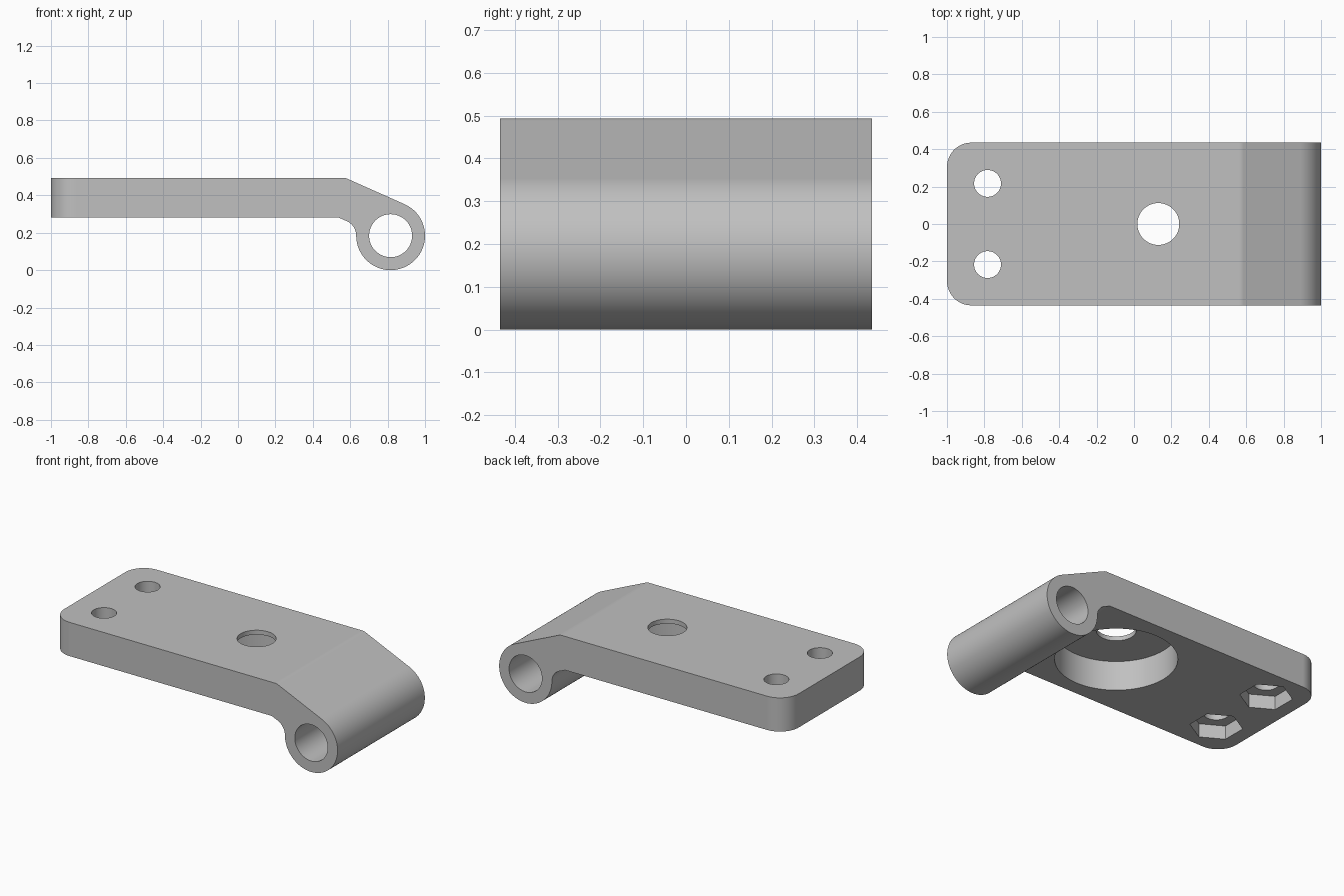
import bpy, bmesh
from math import sin, cos, pi, radians
from mathutils import Matrix

if "Cube" in bpy.data.objects:
    bpy.data.objects.remove(bpy.data.objects["Cube"], do_unlink=True)

TOP, BOTTOM, HALF = 0.493, 0.28, 0.435     # plate heights and half width
KX, KZ, KR = 0.816, 0.184, 0.184           # hinge barrel centre and radius
SLOPE = 66                                 # direction the sloped neck faces, degrees

grey = bpy.data.materials.new("plain grey")
grey.use_nodes = True
grey.diffuse_color = (0.53, 0.53, 0.53, 1)
grey.node_tree.nodes["Principled BSDF"].inputs["Base Color"].default_value = grey.diffuse_color


def arc(cx, cz, r, start, end, steps):
    angles = [radians(start + (end - start) * i / steps) for i in range(steps + 1)]
    return [(cx + r * cos(a), cz + r * sin(a)) for a in angles]


def make_object(name, bm):
    bmesh.ops.recalc_face_normals(bm, faces=bm.faces)
    mesh = bpy.data.meshes.new(name)
    bm.to_mesh(mesh)
    bm.free()
    mesh.materials.append(grey)
    obj = bpy.data.objects.new(name, mesh)
    bpy.context.collection.objects.link(obj)
    return obj


def cut(target, name, loc, radius, depth, sides=48, rot=None):
    """Subtract a cylinder or prism centred at loc."""
    bm = bmesh.new()
    bmesh.ops.create_cone(bm, cap_ends=True, segments=sides, radius1=radius, radius2=radius,
                          depth=depth, matrix=Matrix.Translation(loc) @ (rot or Matrix()))
    cutter = make_object(name, bm)
    cutter.hide_render = True
    mod = target.modifiers.new(name, "BOOLEAN")
    mod.operation, mod.solver, mod.object = "DIFFERENCE", "EXACT", cutter
    bpy.context.view_layer.objects.active = target
    bpy.ops.object.modifier_apply(modifier=name)
    bpy.data.objects.remove(cutter, do_unlink=True)


# Side profile: plate, softened bend, sloped neck, barrel, inner fillet
bend = 0.06
fillet = 0.085
fx = KX - KR - fillet
under = arc(fx, KZ, fillet, 0, SLOPE, 10)
ux, uz = under[-1]
drop = cos(radians(SLOPE)) / sin(radians(SLOPE))
tip_x, tip_z = arc(KX, KZ, KR, SLOPE, SLOPE, 1)[0]
bend_x = tip_x - (TOP - tip_z) / drop - bend * (1 - sin(radians(SLOPE))) / cos(radians(SLOPE))
profile = [(-1, BOTTOM), (-1, TOP)]
profile += arc(bend_x, TOP - bend, bend, 90, SLOPE, 4)
profile += arc(KX, KZ, KR, SLOPE, -180, 60)
profile += under[1:]
profile += [(ux - (BOTTOM - uz) / drop, BOTTOM)]

bm = bmesh.new()
face = bm.faces.new([bm.verts.new((x, -HALF, z)) for x, z in profile])
extruded = bmesh.ops.extrude_face_region(bm, geom=[face])
bmesh.ops.translate(bm, vec=(0, 2 * HALF, 0),
                    verts=[g for g in extruded["geom"] if isinstance(g, bmesh.types.BMVert)])
# Round the two upright corners at the free end
corners = [e for e in bm.edges if all(v.co.x < -0.99 for v in e.verts)
           and abs(e.verts[0].co.y - e.verts[1].co.y) < 0.01]
bmesh.ops.bevel(bm, geom=corners, offset=0.13, segments=12, profile=0.5, affect="EDGES")
plate = make_object("hinge_plate", bm)

# Barrel bore
cut(plate, "barrel_bore", (KX, 0, KZ), 0.115, 2, rot=Matrix.Rotation(pi / 2, 4, "X"))

# Round pocket from below with a hole through its thin roof
roof = 0.028
cut(plate, "round_pocket", (0.13, 0, TOP - roof - 0.5), 0.345, 1, 72)
cut(plate, "centre_hole", (0.13, 0, 0.5), 0.112, 1)

# Two bolt holes with hexagonal nut pockets underneath
for side in (-1, 1):
    spot = (-0.783, side * 0.217)
    cut(plate, "bolt_hole", (*spot, 0.5), 0.072, 1, 40)
    cut(plate, "nut_pocket", (*spot, BOTTOM + 0.085 - 0.5), 0.15, 1, 6)

# Smooth the curves, keep the flats crisp
bpy.ops.object.select_all(action="DESELECT")
plate.select_set(True)
bpy.context.view_layer.objects.active = plate
bpy.ops.object.shade_smooth_by_angle(angle=radians(30))
weighted = plate.modifiers.new("crisp_flats", "WEIGHTED_NORMAL")
weighted.keep_sharp = True
